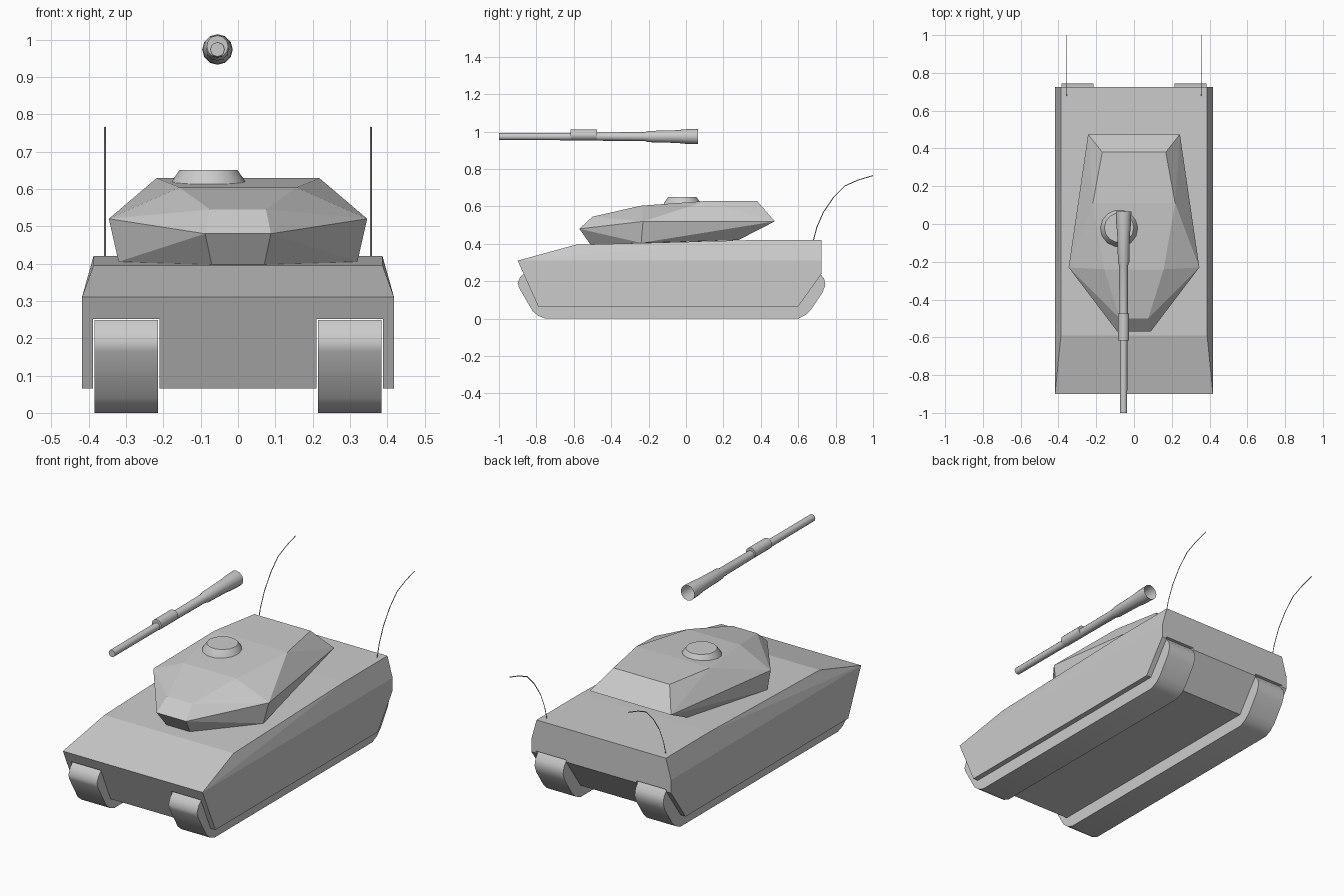
import bpy, bmesh, math
from mathutils import Vector

if "Cube" in bpy.data.objects:
    bpy.data.objects.remove(bpy.data.objects["Cube"])


def finish(bm, name, smooth=None):
    bmesh.ops.recalc_face_normals(bm, faces=bm.faces)
    me = bpy.data.meshes.new(name)
    bm.to_mesh(me)
    bm.free()
    ob = bpy.data.objects.new(name, me)
    bpy.context.collection.objects.link(ob)
    if smooth:
        bpy.ops.object.select_all(action='DESELECT')
        ob.select_set(True)
        bpy.context.view_layer.objects.active = ob
        bpy.ops.object.shade_smooth_by_angle(angle=math.radians(smooth))
    return ob


def faceted(name, half_points):
    """Convex faceted solid from points mirrored over x."""
    bm = bmesh.new()
    for x, y, z in half_points:
        bm.verts.new((x, y, z))
        bm.verts.new((-x, y, z))
    bmesh.ops.convex_hull(bm, input=bm.verts[:])
    bmesh.ops.dissolve_limit(bm, angle_limit=0.01, verts=bm.verts[:], edges=bm.edges[:])
    return finish(bm, name)


def extrude_x(name, profile, x0, x1, smooth=None):
    """Extrude a (y, z) profile from x0 to x1."""
    bm = bmesh.new()
    f = bm.faces.new([bm.verts.new((x0, y, z)) for y, z in profile])
    new = bmesh.ops.extrude_face_region(bm, geom=[f])['geom']
    bmesh.ops.translate(bm, vec=(x1 - x0, 0, 0),
                        verts=[v for v in new if isinstance(v, bmesh.types.BMVert)])
    return finish(bm, name, smooth)


def lathe(name, origin, profile, axis, sides, caps=(True, True)):
    """Stack rings of (distance, radius) along the y or z axis."""
    bm = bmesh.new()
    rings = []
    for d, r in profile:
        ring = []
        for i in range(sides):
            a = math.tau * i / sides
            u, w = r * math.cos(a), r * math.sin(a)
            p = (u, d, w) if axis == 'y' else (u, w, d)
            ring.append(bm.verts.new(Vector(origin) + Vector(p)))
        rings.append(ring)
    for a, b in zip(rings, rings[1:]):
        for i in range(sides):
            j = (i + 1) % sides
            bm.faces.new((a[i], a[j], b[j], b[i]))
    for ring, cap in zip((rings[0], rings[-1]), caps):
        if cap:
            bm.faces.new(ring)
    return finish(bm, name, 35)


# Hull with bevelled upper edges and sloped ends
hull = faceted("hull", [
    (.418, -.9, .31), (.418, -.79, .065), (.418, .6, .065), (.418, .725, .24),
    (.418, .725, .31), (.387, -.59, .395), (.387, .35, .42), (.387, .725, .42)])

# Tracks, each sitting in a slot cut through the hull
track = [(-.86, .249), (-.885, .225), (-.9, .19), (-.893, .165), (-.82, .04),
         (-.79, .015), (-.75, 0), (.6, 0), (.64, .02), (.67, .05), (.73, .14),
         (.745, .18), (.738, .215), (.71, .249)]
slot = [(-1.1, -.1), (1.1, -.1), (1.1, .251), (-1.1, .251)]
for side, s in (("left", -1), ("right", 1)):
    extrude_x(side + "_track", track, s * .214, s * .385, 40)
    cutter = extrude_x(side + "_slot_cutter", slot, s * .21, s * .389)
    mod = hull.modifiers.new("slot", 'BOOLEAN')
    mod.object = cutter
    mod.operation = 'DIFFERENCE'
    mod.solver = 'EXACT'
    cutter.hide_render = True
    cutter.hide_set(True)

# Turret: lower ring, widest belt, then roof
faceted("turret", [
    (.07, -.51, .395), (.32, -.24, .405), (.2, .28, .42),
    (.088, -.57, .48), (.346, -.23, .52), (.243, .475, .52),
    (.075, -.5, .545), (.157, -.24, .604), (.218, .11, .629), (.168, .38, .629)])

# Commander hatch
lathe("hatch", (-.079, -.02, 0), [(.605, .104), (.618, .1), (.65, .078)], 'z', 14)

# Gun barrel, hollow at its rear end, with an offset sleeve
lathe("gun_barrel", (-.055, 0, .9735),
      [(-1, .019), (-.55, .02), (-.5, .022), (-.22, .024), (-.2, .03),
       (-.05, .034), (0, .039), (.065, .041)], 'y', 12, (True, False))
lathe("barrel_sleeve", (-.055, 0, .982), [(-.617, .029), (-.475, .029)], 'y', 12)

# Whip antennas bending backwards
path = [(.68, .415), (.70, .49), (.735, .57), (.79, .65), (.85, .71), (.92, .741), (1, .765)]
for side, s in (("left", -1), ("right", 1)):
    cu = bpy.data.curves.new(side + "_antenna", 'CURVE')
    cu.dimensions = '3D'
    cu.bevel_depth = .0025
    cu.bevel_resolution = 0
    cu.use_fill_caps = True
    sp = cu.splines.new('POLY')
    sp.points.add(len(path) - 1)
    for p, (y, z) in zip(sp.points, path):
        p.co = (s * .356, y, z, 1)
    bpy.context.collection.objects.link(bpy.data.objects.new(side + "_antenna", cu))
